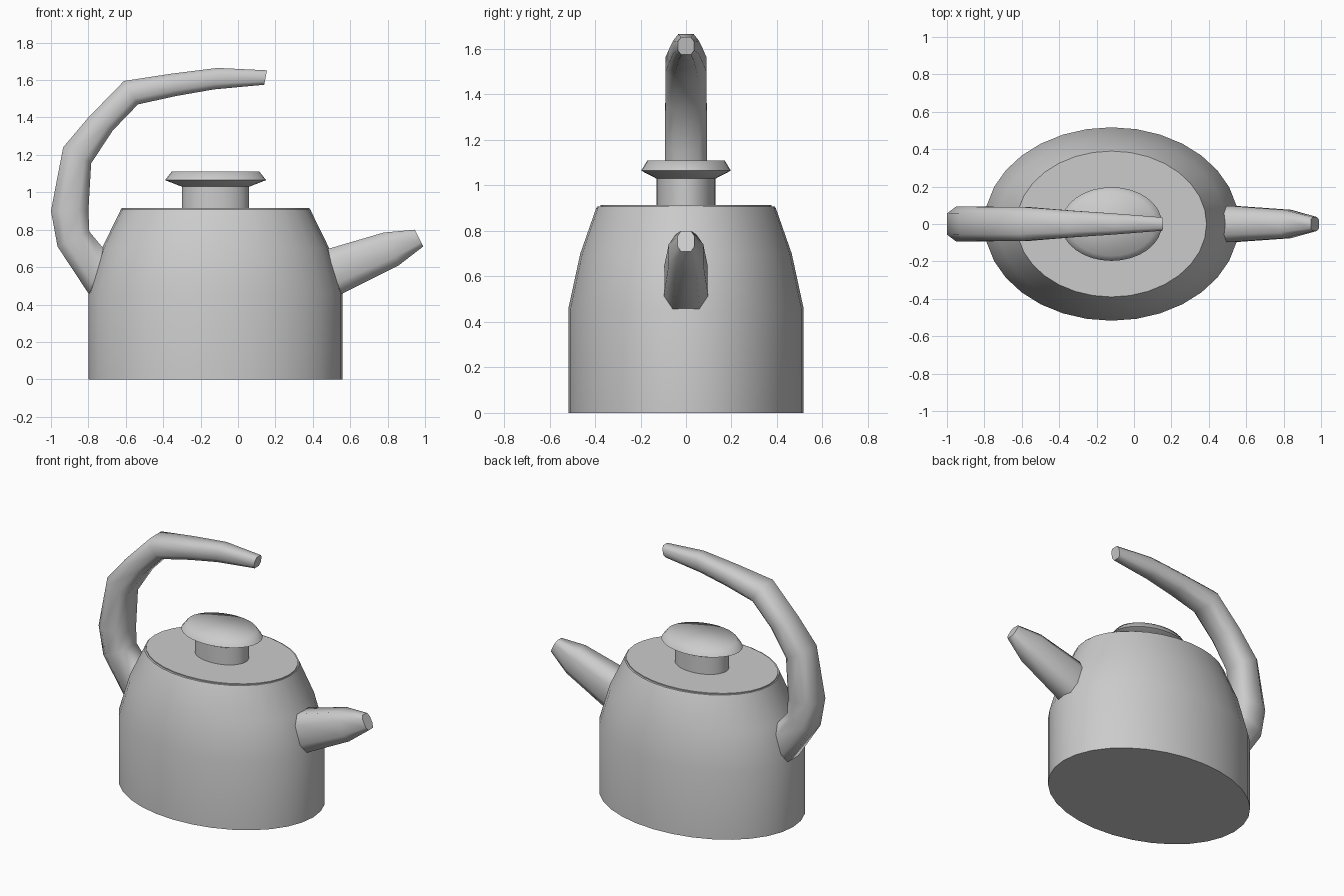
import bpy, math
from mathutils import Vector

if "Cube" in bpy.data.objects:
    bpy.data.objects.remove(bpy.data.objects["Cube"])

CX = -0.12   # centre of the body along x


def make(name, verts, faces, angle):
    mesh = bpy.data.meshes.new(name)
    mesh.from_pydata(verts, [], faces)
    obj = bpy.data.objects.new(name, mesh)
    bpy.context.collection.objects.link(obj)
    bpy.ops.object.select_all(action='DESELECT')
    obj.select_set(True)
    bpy.context.view_layer.objects.active = obj
    bpy.ops.object.mode_set(mode='EDIT')
    bpy.ops.mesh.select_all(action='SELECT')
    bpy.ops.mesh.normals_make_consistent(inside=False)
    bpy.ops.object.mode_set(mode='OBJECT')
    bpy.ops.object.shade_smooth_by_angle(angle=math.radians(angle))
    return obj


def loft(name, rings, angle=40):
    """Skin equal-sized rings and cap both ends."""
    n = len(rings[0])
    verts = [p for ring in rings for p in ring]
    faces = [(r * n + i, r * n + (i + 1) % n, (r + 1) * n + (i + 1) % n, (r + 1) * n + i)
             for r in range(len(rings) - 1) for i in range(n)]
    faces += [tuple(range(n)), tuple(range(len(verts) - n, len(verts)))]
    return make(name, verts, faces, angle)


def oval(name, profile, angle=40, n=32):
    """Stack ellipses given as (x radius, y radius, z)."""
    turn = [2 * math.pi * i / n for i in range(n)]
    return loft(name, [[(CX + rx * math.cos(a), ry * math.sin(a), z) for a in turn]
                       for rx, ry, z in profile], angle)


def tube(name, sections):
    """Sections are (outer x, outer z, inner x, inner z, y half width)."""
    shape = [(1, .5), (.6, 1), (-.6, 1), (-1, .5), (-1, -.5), (-.6, -1), (.6, -1), (1, -.5)]
    rings = []
    for ox, oz, ix, iz, w in sections:
        outer, inner = Vector((ox, 0, oz)), Vector((ix, 0, iz))
        mid, half = (outer + inner) / 2, (outer - inner) / 2
        rings.append([mid + half * v + Vector((0, w * u, 0)) for u, v in shape])
    return loft(name, rings, 60)


# body, lid and knob
oval("body", [(.68, .517, 0), (.68, .517, .46), (.608, .465, .70), (.51, .395, .90),
              (.508, .39, .908)])
oval("lid", [(.502, .376, .89), (.502, .376, .915)])
oval("knob_neck", [(.18, .13, .90), (.18, .13, 1.04)])
oval("knob", [(.18, .13, 1.03), (.27, .197, 1.065), (.235, .17, 1.11)], 75)

# handle, from the back of the body up and over the lid
tube("handle", [
    (-.74, .45, -.66, .68, .09),
    (-.80, .46, -.72, .70, .092),
    (-.965, .71, -.795, .79, .094),
    (-1.0, .90, -.80, .90, .094),
    (-.935, 1.24, -.785, 1.155, .093),
    (-.80, 1.40, -.67, 1.33, .091),
    (-.61, 1.595, -.535, 1.47, .09),
    (-.35, 1.635, -.33, 1.515, .072),
    (-.11, 1.665, -.13, 1.55, .057),
    (.155, 1.652, .14, 1.575, .036)])

# spout
tube("spout", [
    (.43, .68, .50, .43, .098),
    (.49, .70, .56, .46, .097),
    (.78, .785, .86, .61, .076),
    (.945, .80, .99, .71, .037)])
